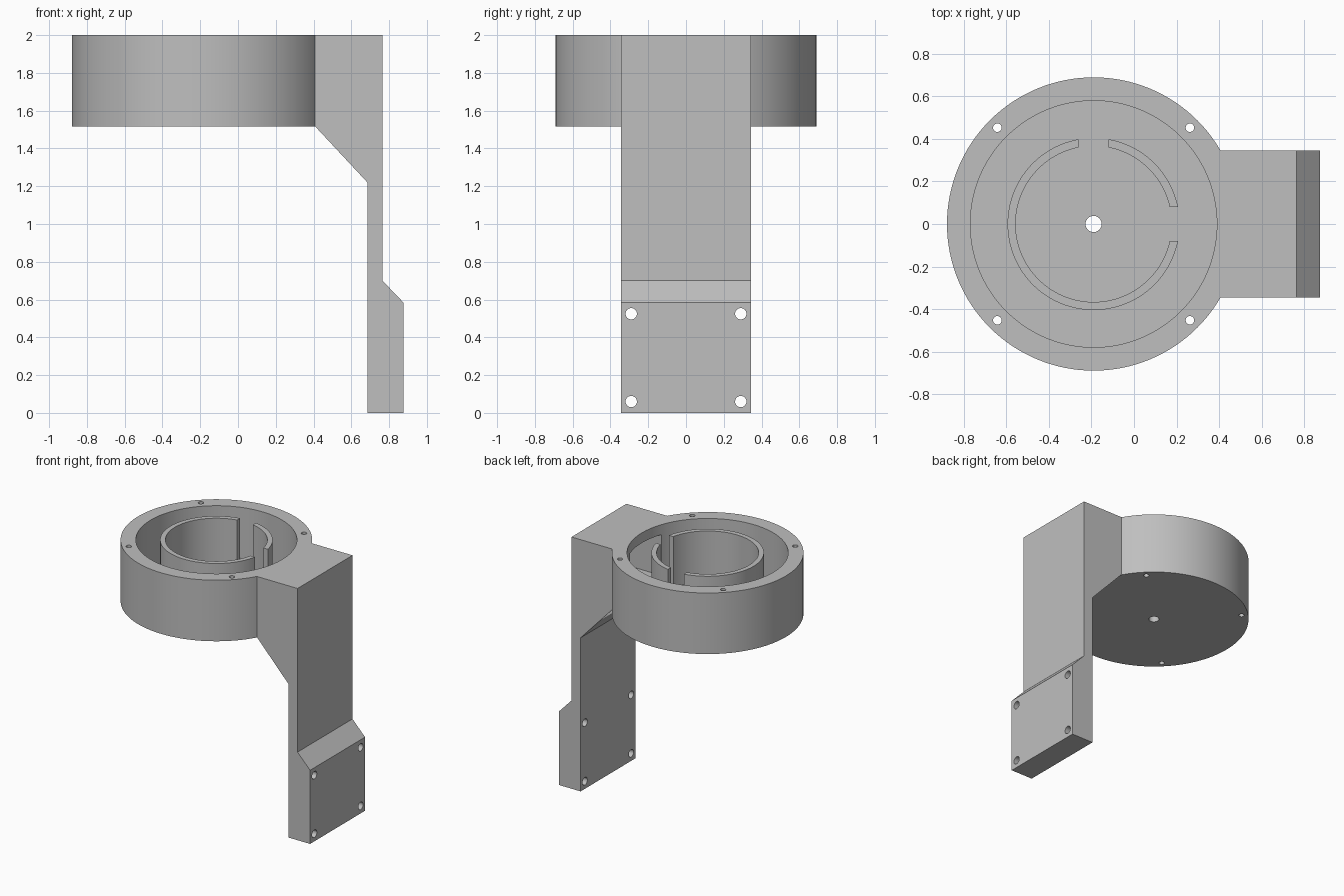
import bpy, bmesh, math
from mathutils import Matrix, Vector

cube = bpy.data.objects.get("Cube")
if cube:
    bpy.data.objects.remove(cube, do_unlink=True)

grey = bpy.data.materials.new("plain_grey")
grey.use_nodes = True
colour = (0.52, 0.52, 0.52, 1)
grey.diffuse_color = colour
grey.node_tree.nodes["Principled BSDF"].inputs["Base Color"].default_value = colour

CX = -0.19                      # axis of the round housing
TOP, BASE, FLOOR = 2.0, 1.515, 1.595
HALF = 0.345                    # half width of the arm


def make(name, bm):
    bmesh.ops.recalc_face_normals(bm, faces=bm.faces)
    mesh = bpy.data.meshes.new(name)
    bm.to_mesh(mesh)
    bm.free()
    mesh.materials.append(grey)
    obj = bpy.data.objects.new(name, mesh)
    bpy.context.collection.objects.link(obj)
    return obj


def cylinder(name, centre, radius, length, axis="Z", sides=32):
    bm = bmesh.new()
    turn = Matrix.Rotation(math.pi / 2, 4, "Y") if axis == "X" else Matrix()
    bmesh.ops.create_cone(bm, cap_ends=True, segments=sides, radius1=radius,
                          radius2=radius, depth=length,
                          matrix=Matrix.Translation(centre) @ turn)
    return make(name, bm)


def upright(name, radius, low, high, sides=128):
    return cylinder(name, (CX, 0, (low + high) / 2), radius, high - low, sides=sides)


def box(name, low, high):
    low, high = Vector(low), Vector(high)
    bm = bmesh.new()
    bmesh.ops.create_cube(bm, size=1, matrix=Matrix.Translation((low + high) / 2)
                          @ Matrix.Diagonal((*(high - low), 1)))
    return make(name, bm)


def combine(target, tool, operation="DIFFERENCE"):
    tool.hide_render = True
    mod = target.modifiers.new(operation, "BOOLEAN")
    mod.operation, mod.object, mod.solver = operation, tool, "EXACT"
    bpy.context.view_layer.objects.active = target
    bpy.ops.object.modifier_apply(modifier=mod.name)
    bpy.data.objects.remove(tool, do_unlink=True)


# Arm: side profile extruded across the width
profile = [(0.3, TOP), (0.765, TOP), (0.765, 0.7), (0.875, 0.585), (0.875, 0),
           (0.685, 0), (0.685, 1.22), (0.41, BASE), (0.3, 1.56)]
bm = bmesh.new()
face = bm.faces.new([bm.verts.new((x, -HALF, z)) for x, z in profile])
side = bmesh.ops.extrude_face_region(bm, geom=[face])["geom"]
bmesh.ops.translate(bm, vec=(0, 2 * HALF, 0),
                    verts=[v for v in side if isinstance(v, bmesh.types.BMVert)])
arm = make("arm", bm)

# Round housing joined to the arm, then bored out
housing = upright("housing_and_arm", 0.69, BASE, TOP)
combine(housing, arm, "UNION")
combine(housing, upright("bore", 0.58, FLOOR, TOP + 0.1))

# Cable pocket running from the bore into the arm
combine(housing, box("pocket", (0.2, -0.2, FLOOR), (0.69, 0.2, 1.92)))

# Centre hole, rim screw holes and mounting plate holes
combine(housing, upright("centre_hole", 0.038, 1.4, 1.7, 32))
for sx in (-1, 1):
    for sy in (-1, 1):
        combine(housing, cylinder("rim_hole", (CX + sx * 0.453, sy * 0.453, 1.75), 0.02, 1))
for y in (-0.29, 0.29):
    for z in (0.06, 0.525):
        combine(housing, cylinder("plate_hole", (0.78, y, z), 0.03, 0.5, "X"))

# Slotted inner collar standing on the housing floor
collar = upright("inner_collar", 0.405, FLOOR, TOP)
combine(collar, upright("collar_bore", 0.367, 1.5, 2.1))
combine(collar, box("side_slot", (CX, -0.08, 1.5), (0.5, 0.08, 2.1)))
combine(collar, box("back_slot", (CX - 0.07, 0, 1.5), (CX + 0.07, 0.6, 2.1)))

# Smooth round walls, crisp edges
bpy.ops.object.select_all(action="DESELECT")
for obj in (housing, collar):
    obj.select_set(True)
bpy.context.view_layer.objects.active = housing
bpy.ops.object.shade_smooth_by_angle(angle=math.radians(30))
